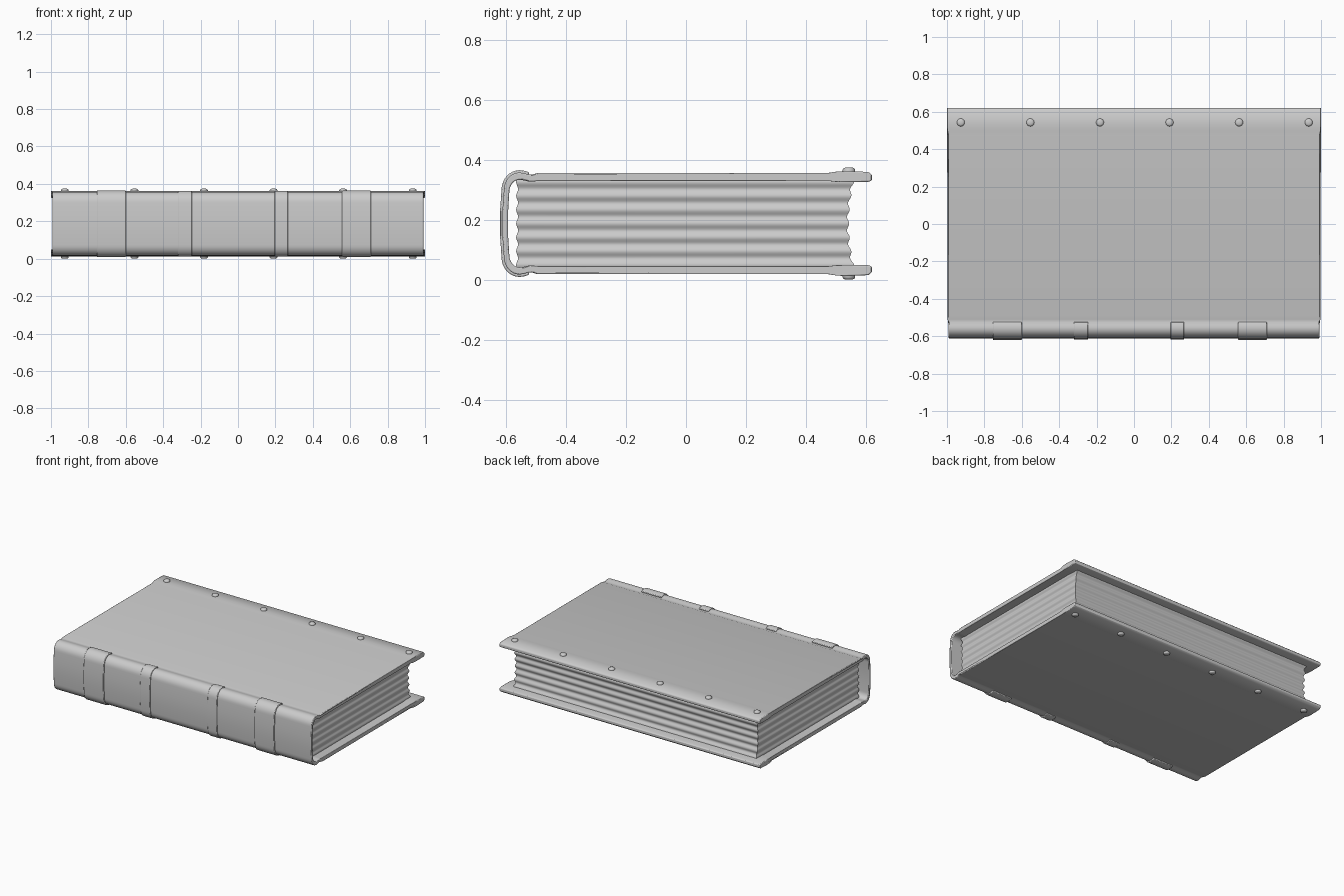
import bpy, bmesh, math
from mathutils import Vector

MID = 0.187  # height of the book's mirror plane

cube = bpy.data.objects.get("Cube")
if cube:
    bpy.data.objects.remove(cube)

grey = bpy.data.materials.new("plain grey")
grey.use_nodes = True
GREY = (0.6, 0.6, 0.6, 1)
grey.diffuse_color = GREY
grey.node_tree.nodes["Principled BSDF"].inputs["Base Color"].default_value = GREY


def finish(name, bm, bevel=0, angle=40):
    bmesh.ops.recalc_face_normals(bm, faces=bm.faces)
    mesh = bpy.data.meshes.new(name)
    bm.to_mesh(mesh)
    bm.free()
    mesh.materials.append(grey)
    obj = bpy.data.objects.new(name, mesh)
    bpy.context.collection.objects.link(obj)
    if bevel:
        mod = obj.modifiers.new("soft edges", "BEVEL")
        mod.width, mod.segments, mod.limit_method = bevel, 2, "ANGLE"
        mod.angle_limit = math.radians(50)
    bpy.ops.object.select_all(action="DESELECT")
    obj.select_set(True)
    bpy.context.view_layer.objects.active = obj
    bpy.ops.object.shade_smooth_by_angle(angle=math.radians(angle))
    return obj


def loft(name, rings, bevel=0, angle=40):
    """Skin a list of equal closed rings and cap both ends."""
    bm = bmesh.new()
    loops = [[bm.verts.new(p) for p in ring] for ring in rings]
    n = len(loops[0])
    for a, b in zip(loops, loops[1:]):
        for i in range(n):
            j = (i + 1) % n
            bm.faces.new((a[i], a[j], b[j], b[i]))
    bm.faces.new(loops[0])
    bm.faces.new(loops[-1])
    return finish(name, bm, bevel, angle)


def mirrored(half):
    """Complete a path of (y, height above the mid plane) below the plane."""
    return half + [(y, -h) for y, h in reversed(half)]


def corner(y, h, ry, rh):
    """Rounded spine corner, turning from the board down to the spine."""
    steps = [math.radians(90 * i / 8) for i in range(9)]
    return [(y - ry * math.sin(a), h + rh * math.cos(a)) for a in steps]


# Cover: boards, thicker fore-edge flap, hinge groove and rounded spine
outer = mirrored([(0.62, 0.162), (0.608, 0.172), (0.53, 0.175), (0.5, 0.173), (0.475, 0.169),
                  (-0.495, 0.169), (-0.51, 0.164), (-0.525, 0.163), (-0.54, 0.168)]
                 + corner(-0.555, 0.112, 0.052, 0.058) + [(-0.612, 0.04)])
inner = mirrored([(0.62, 0.143), (0.608, 0.139), (0.53, 0.138), (0.5, 0.139), (0.475, 0.142),
                  (-0.495, 0.142), (-0.51, 0.14), (-0.525, 0.14), (-0.54, 0.144)]
                 + corner(-0.555, 0.105, 0.034, 0.041) + [(-0.593, 0.04)])


def half_width(y):
    return 1.0 if y > 0.49 else 0.995 if y > -0.515 else 0.991


section = outer + inner[::-1]
loft("cover", [[(s * half_width(y), y, MID + h) for y, h in section] for s in (-1, 1)], 0.004)

# Raised bands wrapped around the spine
wrap = [p for p in outer if p[0] < -0.515]


def offset(path, d):
    result = []
    for i, p in enumerate(path):
        a, b = Vector(path[max(i - 1, 0)]), Vector(path[min(i + 1, len(path) - 1)])
        t = (b - a).normalized()
        result.append((p[0] + t.y * d, p[1] - t.x * d))
    return result


bands = {"left_wide_band": (0.557, 0.71, 0.008), "left_narrow_band": (0.195, 0.268, 0.006),
         "right_narrow_band": (-0.322, -0.245, 0.006), "right_wide_band": (-0.755, -0.6, 0.008)}
for name, (x0, x1, rise) in bands.items():
    strip = offset(wrap, rise) + offset(wrap, -0.004)[::-1]
    loft(name, [[(x, y, MID + h) for y, h in strip] for x in (x0, x1)], 0.004)

# Page block: stacked outlines with gentle ripples and a hollow fore edge
rings = []
LAYERS = 60
for i in range(LAYERS + 1):
    t = 2 * i / LAYERS - 1
    h = 0.146 * t
    ripple = 0.004 * math.cos(h * math.tau / 0.046)
    back = 0.54 + 0.018 * t * t + ripple
    front = -0.563 - 0.8 * ripple
    x = 0.93 + ripple
    rings.append([(-x, front, MID + h), (x, front, MID + h), (x, back, MID + h), (-x, back, MID + h)])
loft("pages", rings)

# Domed studs along the flap, on both boards
for side, label in ((1, "top"), (-1, "bottom")):
    for k in range(6):
        x = -0.926 + 0.372 * k
        dome = [(0.021, 0.165), (0.021, 0.179), (0.018, 0.184), (0.011, 0.187)]
        stud = [[(x + r * math.cos(a), 0.543 + r * math.sin(a), MID + side * h)
                 for a in (math.tau * j / 16 for j in range(16))] for r, h in dome]
        loft(f"{label}_stud_{k + 1}", stud, angle=50)
